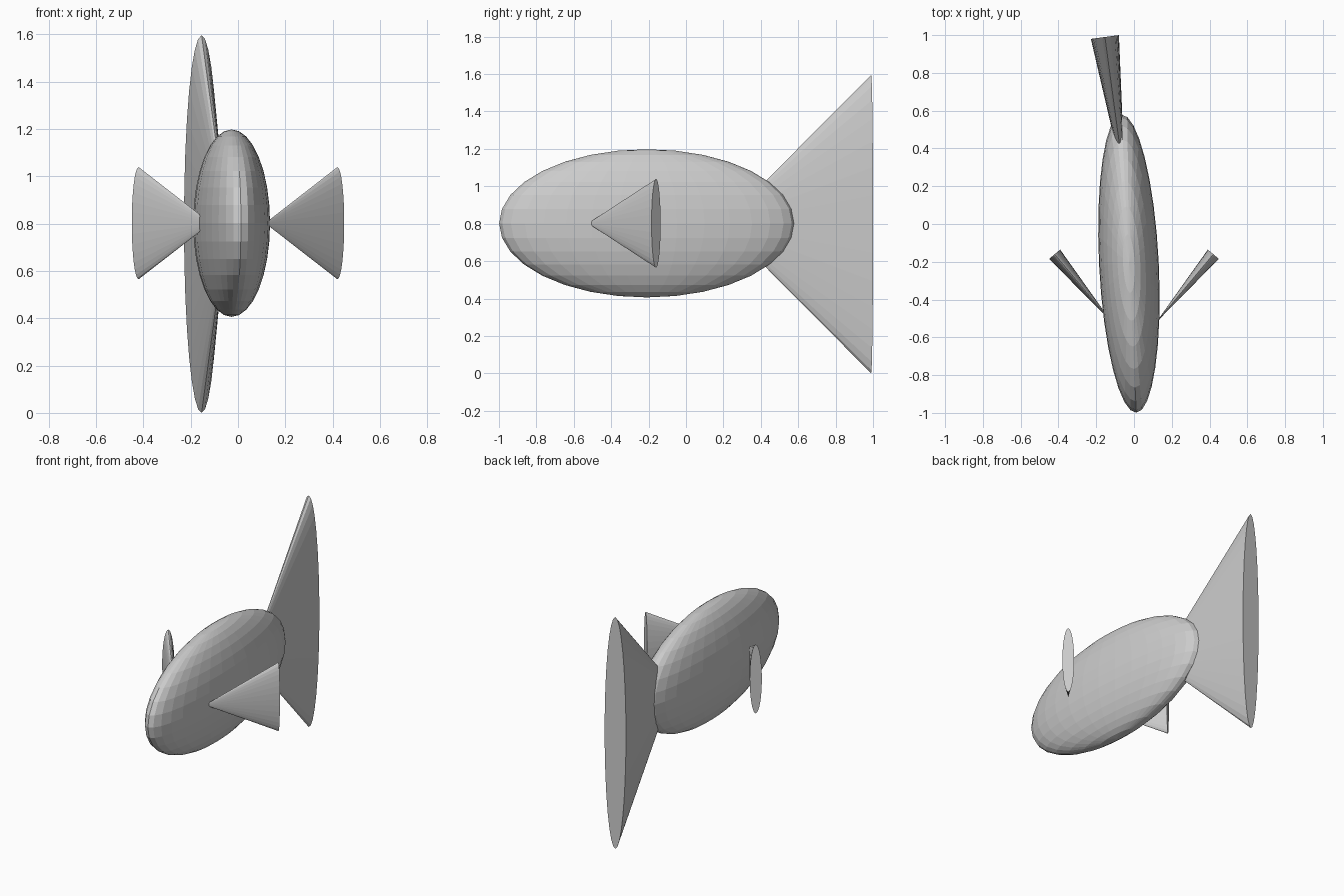
import bpy
from math import radians
from mathutils import Matrix, Vector

cube = bpy.data.objects.get("Cube")
if cube:
    bpy.data.objects.remove(cube, do_unlink=True)

# One plain grey for every part
grey = bpy.data.materials.new("plain_grey")
grey.use_nodes = True
grey.diffuse_color = (0.6, 0.6, 0.6, 1)
grey.node_tree.nodes["Principled BSDF"].inputs["Base Color"].default_value = (0.6, 0.6, 0.6, 1)


def finish(name, matrix):
    """Name the new primitive, bake its placement and colour it."""
    obj = bpy.context.object
    obj.name = name
    obj.data.transform(matrix)
    obj.data.materials.append(grey)
    return obj


def fin(name, base, turn, length, half_width, half_height):
    """Flattened cone: base disc centred at base, pointing back along the turned -y axis."""
    bpy.ops.mesh.primitive_cone_add(vertices=32, radius1=1, radius2=0, depth=1)
    point_forward = Matrix.Rotation(radians(90), 4, 'X')
    base_at_origin = Matrix.Translation((0, -0.5, 0))
    size = Matrix.Diagonal((half_width, length, half_height, 1))
    finish(name, Matrix.Translation(base) @ Matrix.Rotation(turn, 4, 'Z')
           @ size @ base_at_origin @ point_forward)


# Body: flattened faceted ellipsoid, slightly turned
bpy.ops.mesh.primitive_uv_sphere_add(segments=32, ring_count=16, radius=1)
finish("body", Matrix.Translation((-0.027, -0.21, 0.802))
       @ Matrix.Rotation(0.05, 4, 'Z') @ Matrix.Diagonal((0.158, 0.79, 0.396, 1)))

# Tail swings to the right
fin("tail_fin", Vector((-0.154, 0.99, 0.798)), 0.135, 0.8, 0.075, 0.798)

# Side fins flare outward and back
for side, label in ((1, "left"), (-1, "right")):
    fin(label + "_fin", Vector((0.42 * side, -0.16, 0.802)),
        radians(-40) * side, 0.475, 0.038, 0.237)
